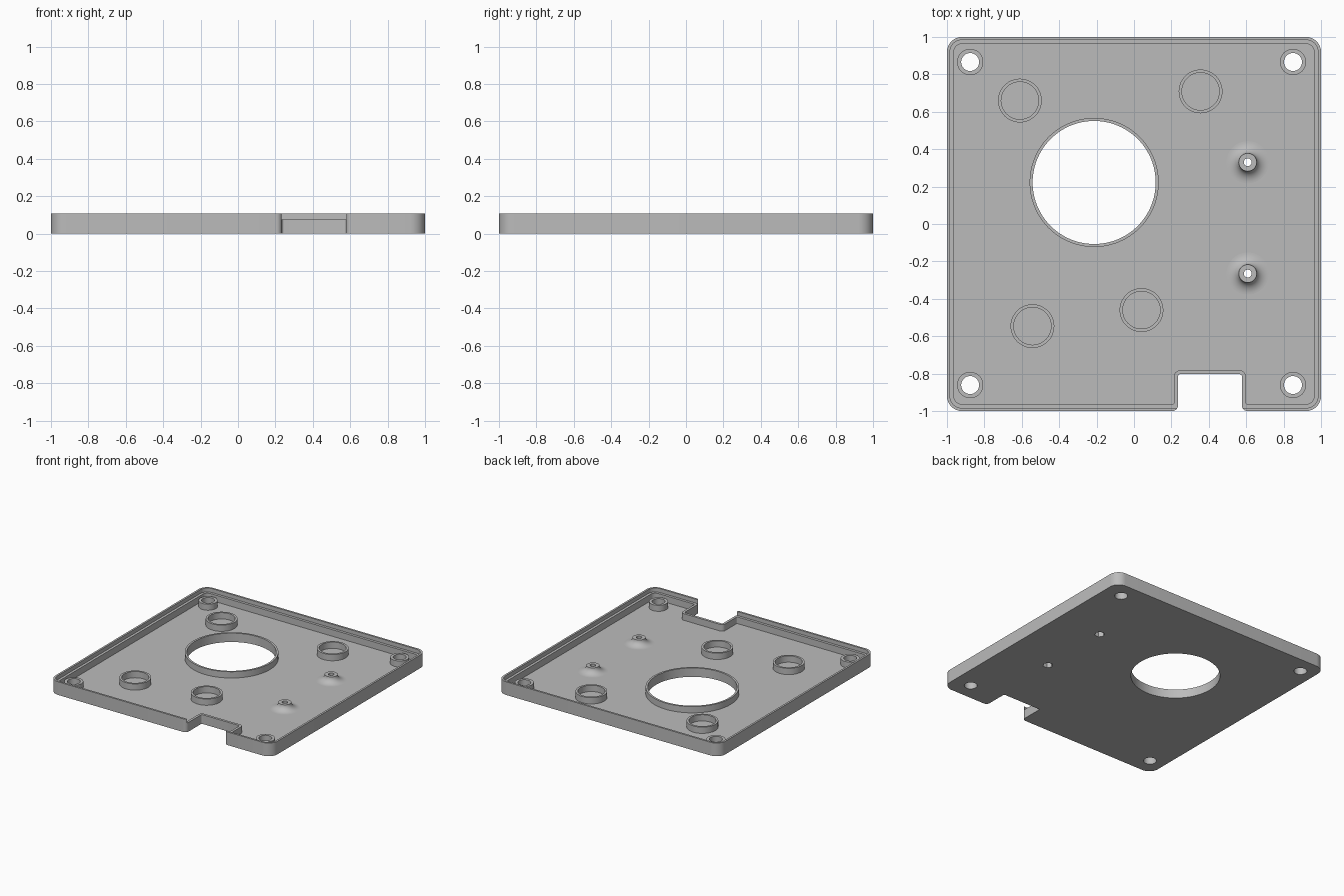
import bpy, bmesh, math
from mathutils import Vector

if "Cube" in bpy.data.objects:
    bpy.data.objects.remove(bpy.data.objects["Cube"])

FLOOR, LEDGE, TOP, RING_TOP = 0.021, 0.075, 0.107, 0.072

grey = bpy.data.materials.new("plain grey")
grey.diffuse_color = (0.5, 0.5, 0.5, 1)
grey.use_nodes = True
grey.node_tree.nodes["Principled BSDF"].inputs["Base Color"].default_value = grey.diffuse_color


def make_object(name, bm):
    bmesh.ops.recalc_face_normals(bm, faces=bm.faces)
    mesh = bpy.data.meshes.new(name)
    bm.to_mesh(mesh)
    bm.free()
    obj = bpy.data.objects.new(name, mesh)
    bpy.context.collection.objects.link(obj)
    mesh.materials.append(grey)
    return obj


def outline(corners, steps=8):
    """Round each right-angled corner (x, y, radius)."""
    pts = []
    for i, (x, y, r) in enumerate(corners):
        p = Vector((x, y))
        u = (Vector(corners[i - 1][:2]) - p).normalized()
        v = (Vector(corners[(i + 1) % len(corners)][:2]) - p).normalized()
        c = p + r * (u + v)
        for k in range(steps + 1):
            a = math.pi / 2 * k / steps
            pts.append(c - r * (math.cos(a) * v + math.sin(a) * u))
    return pts


def circle(x, y, r, n=48):
    return [Vector((x + r * math.cos(2 * math.pi * i / n),
                    y + r * math.sin(2 * math.pi * i / n))) for i in range(n)]


def prism(name, pts, z0, z1):
    bm = bmesh.new()
    low = [bm.verts.new((p.x, p.y, z0)) for p in pts]
    high = [bm.verts.new((p.x, p.y, z1)) for p in pts]
    bm.faces.new(low)
    bm.faces.new(high)
    for i in range(len(pts)):
        j = (i + 1) % len(pts)
        bm.faces.new((low[i], low[j], high[j], high[i]))
    return make_object(name, bm)


def lathe(name, x, y, profile, closed, n=48):
    """Spin an (r, z) profile; closed joins its ends, otherwise they are capped."""
    bm = bmesh.new()
    rings = [[bm.verts.new((p.x, p.y, z)) for p in circle(x, y, r, n)] for r, z in profile]
    count = len(rings)
    for k in range(count if closed else count - 1):
        a, b = rings[k], rings[(k + 1) % count]
        for i in range(n):
            j = (i + 1) % n
            bm.faces.new((a[i], a[j], b[j], b[i]))
    if not closed:
        bm.faces.new(rings[0])
        bm.faces.new(rings[-1])
    return make_object(name, bm)


def tube(name, x, y, r_in, r_out, z1, n=48):
    z0 = FLOOR - 0.002
    return lathe(name, x, y, [(r_in, z0), (r_out, z0), (r_out, z1), (r_in, z1)], True, n)


def cut(obj, cutters):
    bpy.context.view_layer.objects.active = obj
    for c in cutters:
        m = obj.modifiers.new("cut", 'BOOLEAN')
        m.operation, m.solver, m.object = 'DIFFERENCE', 'EXACT', c
        bpy.ops.object.modifier_apply(modifier=m.name)


# Tray with a notch in the front edge
tray = prism("tray", outline([
    (-1, -1, 0.08), (0.235, -1, 0.03), (0.235, -0.803, 0.012), (0.577, -0.803, 0.012),
    (0.577, -1, 0.03), (1, -1, 0.08), (1, 1, 0.08), (-1, 1, 0.08)]), 0, TOP)

# Cavity and stepped rim; the notch wall stays at ledge height
e, f = 0.963, 0.984
cutters = [
    prism("rim_step_cutter", outline([(-f, -f, 0.064), (f, -f, 0.064),
                                      (f, f, 0.064), (-f, f, 0.064)]), LEDGE, 0.2),
    prism("cavity_cutter", outline([
        (-e, -e, 0.043), (0.215, -e, 0.01), (0.215, -0.783, 0.03), (0.597, -0.783, 0.03),
        (0.597, -e, 0.01), (e, -e, 0.043), (e, e, 0.043), (-e, e, 0.043)]), FLOOR, 0.2)]

# Large opening with its collar
cutters.append(prism("opening_cutter", circle(-0.213, 0.222, 0.329, 96), -0.1, 0.2))
tube("opening_collar", -0.213, 0.222, 0.329, 0.345, RING_TOP, 96)

# Corner screw bosses
for x in (-0.876, 0.85):
    for y in (-0.861, 0.866):
        cutters.append(prism("screw_cutter", circle(x, y, 0.048), -0.1, 0.2))
        tube("corner_boss", x, y, 0.048, 0.07, 0.07)

# Locating rings on the closed floor
for x, y in ((-0.61, 0.66), (0.356, 0.709), (-0.543, -0.546), (0.04, -0.46)):
    tube("locating_ring", x, y, 0.1, 0.117, RING_TOP)

# Flared standoffs with a through hole and a hexagonal nut pocket below
flare = [(0.113, FLOOR - 0.004)]
for k in range(13):
    a = math.pi / 2 * k / 12
    flare.append((0.048 + 0.065 * (1 - math.sin(a)), FLOOR + 0.049 * (1 - math.cos(a))))
for y in (0.33, -0.265):
    standoff = lathe("standoff", 0.608, y, flare, False)
    holes = [prism("standoff_hole_cutter", circle(0.608, y, 0.021, 32), -0.1, 0.2),
             prism("nut_pocket_cutter", circle(0.608, y, 0.038, 6), -0.1, 0.045)]
    cut(standoff, holes)
    cutters += holes

cut(tray, cutters)
for c in set(cutters):
    bpy.data.objects.remove(c, do_unlink=True)

# Smooth round walls, keep edges crisp
for obj in bpy.data.objects:
    bpy.ops.object.select_all(action='DESELECT')
    obj.select_set(True)
    bpy.context.view_layer.objects.active = obj
    bpy.ops.object.shade_smooth_by_angle(angle=math.radians(35))
